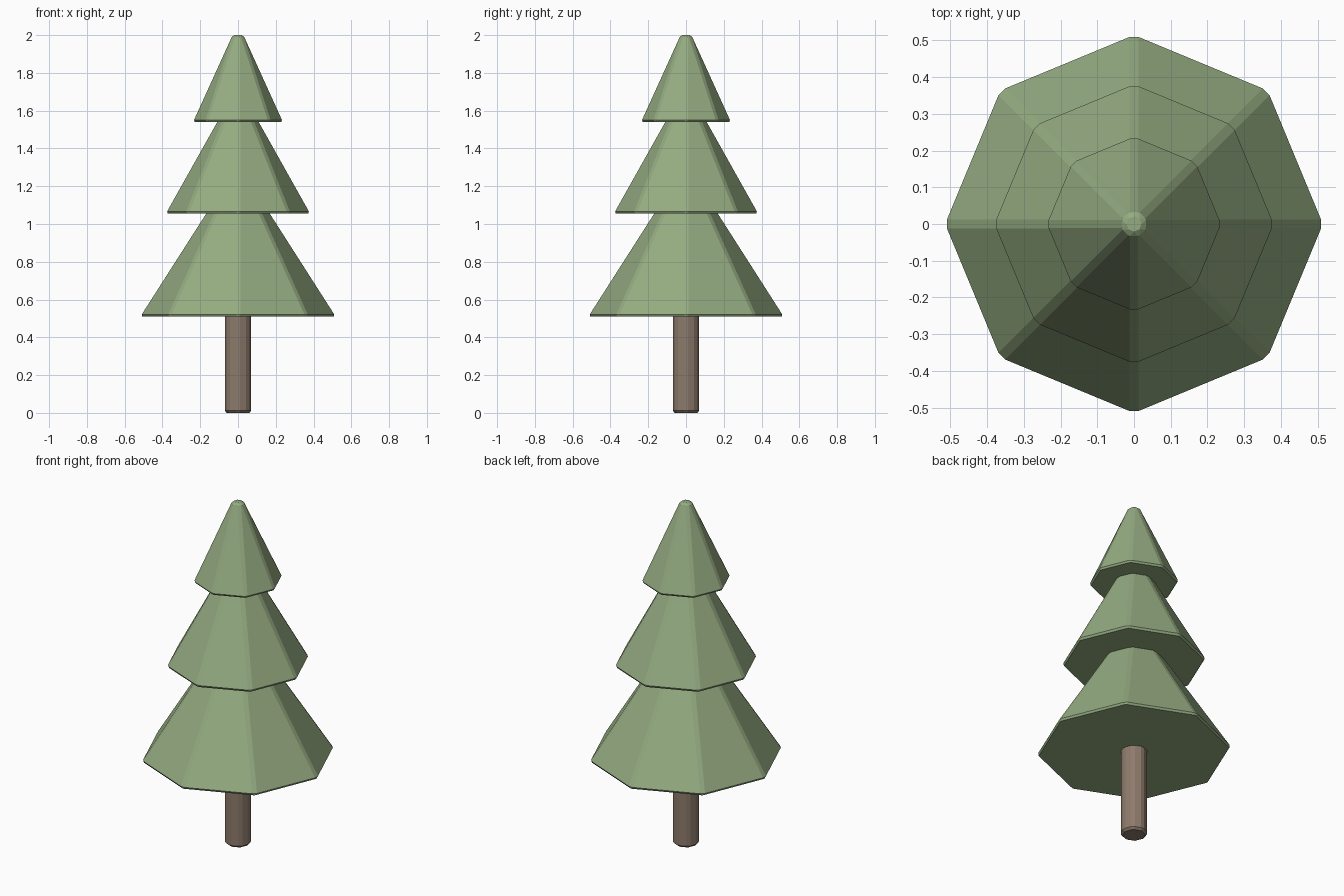
import bpy
import math

cube = bpy.data.objects.get("Cube")
if cube:
    bpy.data.objects.remove(cube, do_unlink=True)


def make_material(name, color):
    mat = bpy.data.materials.new(name)
    mat.use_nodes = True
    mat.diffuse_color = color
    mat.node_tree.nodes["Principled BSDF"].inputs["Base Color"].default_value = color
    return mat


def octagon_part(name, r_bottom, r_top, z_bottom, z_top, mat, bevel=0.0135):
    """Eight-sided tapered solid with corners on the axes and chamfered edges."""
    bpy.ops.mesh.primitive_cone_add(
        vertices=8, radius1=r_bottom, radius2=r_top, depth=z_top - z_bottom,
        location=(0, 0, (z_bottom + z_top) / 2))
    obj = bpy.context.object
    obj.name = name
    obj.data.materials.append(mat)
    mod = obj.modifiers.new("chamfer", 'BEVEL')
    mod.width = bevel
    mod.segments = 1
    mod.limit_method = 'ANGLE'
    mod.angle_limit = math.radians(20)
    return obj


green = make_material("foliage green", (0.30, 0.41, 0.22, 1))
brown = make_material("bark brown", (0.27, 0.20, 0.15, 1))

# Trunk, running up into the lowest tier
octagon_part("trunk", 0.074, 0.074, 0, 0.6, brown, 0.012)

# Foliage tiers, each tucked under the one above
octagon_part("lower_foliage", 0.522, 0.10, 0.51, 1.17, green)
octagon_part("middle_foliage", 0.387, 0.07, 1.055, 1.62, green)
octagon_part("upper_foliage", 0.242, 0.033, 1.54, 2.0, green, 0.0115)
